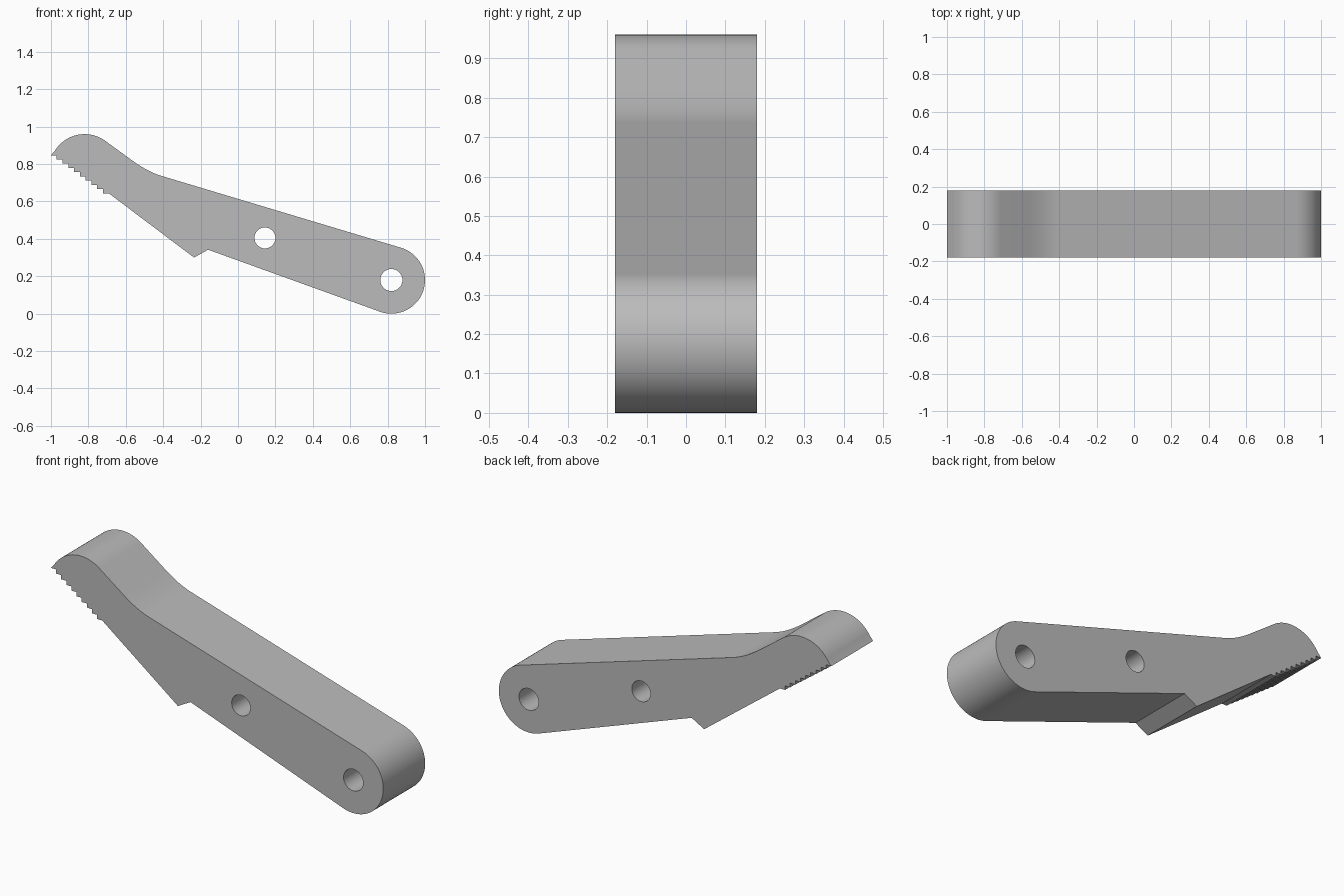
import bpy, bmesh
from math import cos, sin, radians
from mathutils import Vector

old = bpy.data.objects.get("Cube")
if old:
    bpy.data.objects.remove(old, do_unlink=True)

HALF_WIDTH = 0.18


def arc(cx, cz, r, start, end, steps):
    angles = [radians(start + (end - start) * i / steps) for i in range(steps + 1)]
    return [(cx + r * cos(a), cz + r * sin(a)) for a in angles]


def bend(a, b, c, steps=10):
    a, b, c = Vector(a), Vector(b), Vector(c)
    ts = [i / steps for i in range(steps + 1)]
    return [tuple(a * (1 - t) ** 2 + b * 2 * t * (1 - t) + c * t * t) for t in ts]


# Outline: round pivot end, concave shoulder, rounded head
outline = arc(0.82, 0.18, 0.18, -110, 73.3, 40)
outline += bend((-0.41, 0.737), (-0.482, 0.759), (-0.56, 0.815))
outline += arc(-0.82, 0.773, 0.187, 54, 148, 24)

# Stepped gripping teeth along the jaw
step_x, step_z = 0.0309, 0.0226
for i in range(10):
    x, z = -1 + i * step_x, 0.847 - i * step_z
    outline += [(x, z), (x + step_x, z)]

# Heel notch on the underside
outline += [(-0.235, 0.30), (-0.16, 0.342)]

# Pin holes
holes = [arc(0.144, 0.405, 0.056, 0, 351, 39),
         arc(0.82, 0.18, 0.059, 0, 351, 39)]

# Fill the profile around the holes and extrude it across the width
bm = bmesh.new()
for loop in [outline] + holes:
    verts = [bm.verts.new((x, -HALF_WIDTH, z)) for x, z in loop]
    for a, b in zip(verts, verts[1:] + verts[:1]):
        bm.edges.new((a, b))
bmesh.ops.triangle_fill(bm, use_beauty=True, use_dissolve=False,
                        edges=bm.edges[:], normal=(0, -1, 0))
side = bmesh.ops.extrude_face_region(bm, geom=bm.faces[:])
moved = [g for g in side["geom"] if isinstance(g, bmesh.types.BMVert)]
bmesh.ops.translate(bm, verts=moved, vec=(0, 2 * HALF_WIDTH, 0))
bmesh.ops.recalc_face_normals(bm, faces=bm.faces[:])

mesh = bpy.data.meshes.new("lever_arm")
bm.to_mesh(mesh)
bm.free()
lever = bpy.data.objects.new("lever_arm", mesh)
bpy.context.collection.objects.link(lever)

# Plain grey material
grey = bpy.data.materials.new("plain_grey")
grey.use_nodes = True
color = (0.5, 0.5, 0.5, 1)
grey.diffuse_color = color
grey.node_tree.nodes["Principled BSDF"].inputs["Base Color"].default_value = color
mesh.materials.append(grey)

# Smooth the curved walls, keep corners crisp
bpy.ops.object.select_all(action='DESELECT')
lever.select_set(True)
bpy.context.view_layer.objects.active = lever
bpy.ops.object.shade_smooth_by_angle(angle=radians(25))
